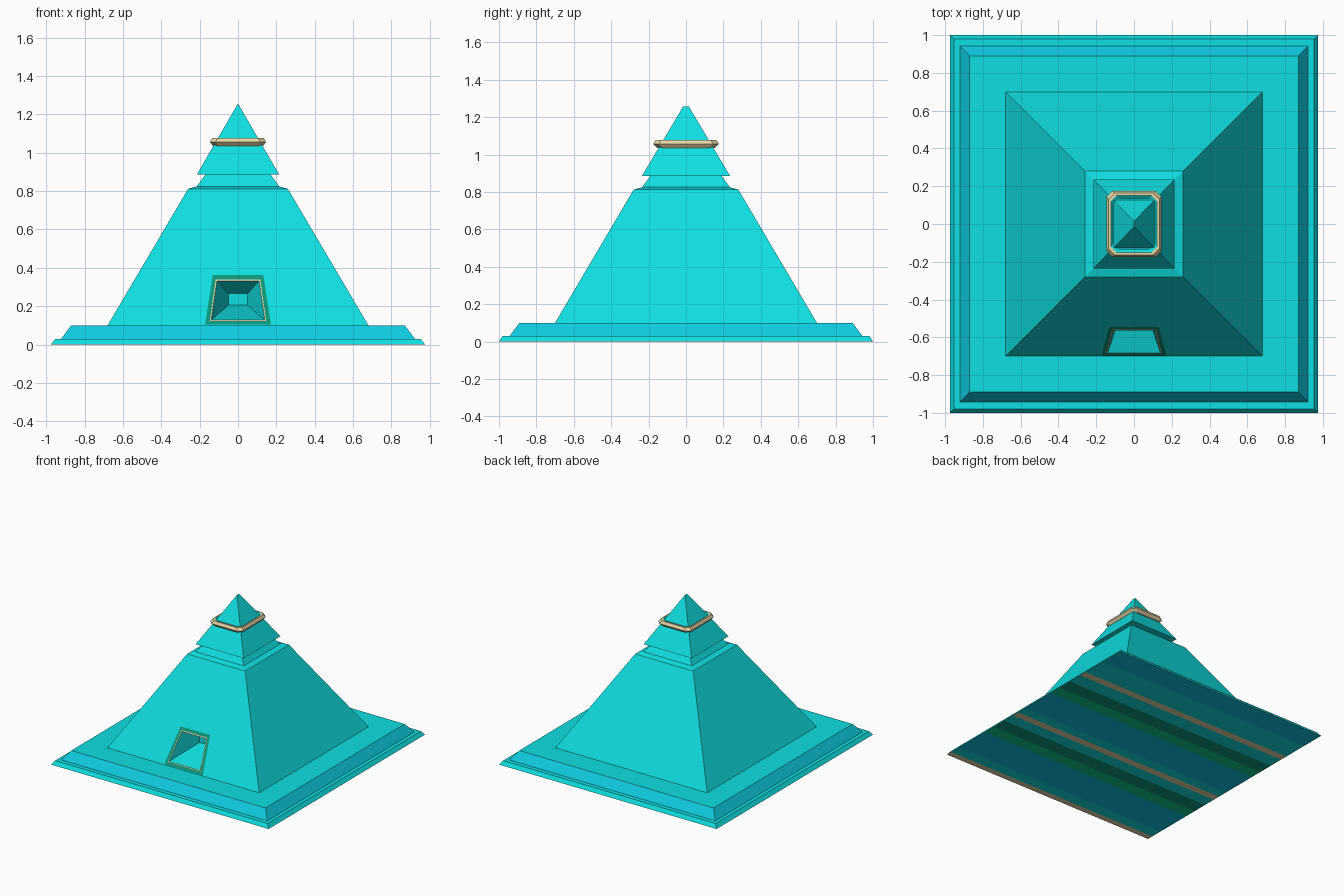
import bpy, bmesh
from mathutils import Vector

if "Cube" in bpy.data.objects:
    bpy.data.objects.remove(bpy.data.objects["Cube"])


def srgb(r, g, b):
    lin = [(c / 255 / 12.92 if c < 10 else ((c / 255 + 0.055) / 1.055) ** 2.4) for c in (r, g, b)]
    return (*lin, 1)


COLOURS = {
    "turquoise": srgb(15, 223, 225), "aqua_blue": srgb(14, 203, 224),
    "deep_blue": srgb(12, 195, 225), "sea_green": srgb(14, 200, 145),
    "dark_green": srgb(12, 150, 122), "pale_gold": srgb(228, 215, 165),
}
NAMES = list(COLOURS)
MATS = []
for n, c in COLOURS.items():
    m = bpy.data.materials.new(n)
    m.diffuse_color = c
    m.use_nodes = True
    m.node_tree.nodes["Principled BSDF"].inputs["Base Color"].default_value = m.diffuse_color
    MATS.append(m)
TURQ, AQUA, BLUE, GREEN, DARK, GOLD = range(6)


def rect(hx, hy, z):
    return [(-hx, -hy, z), (hx, -hy, z), (hx, hy, z), (-hx, hy, z)]


def octagon(hx, hy, z, c=0.03):
    return [(-hx + c, -hy, z), (hx - c, -hy, z), (hx, -hy + c, z), (hx, hy - c, z),
            (hx - c, hy, z), (-hx + c, hy, z), (-hx, hy - c, z), (-hx, -hy + c, z)]


def bridge(bm, a, b, mat, skip=()):
    n = len(a)
    for i in range(n):
        if i not in skip:
            j = (i + 1) % n
            bm.faces.new((a[i], a[j], b[j], b[i])).material_index = mat


def loft(bm, loops, mats, skip_first=()):
    """Stack loops into a closed solid, one colour per band."""
    rows = [[bm.verts.new(p) for p in lp] for lp in loops]
    for k in range(len(rows) - 1):
        bridge(bm, rows[k], rows[k + 1], mats[k], skip_first if k == 0 else ())
    bm.faces.new(rows[0][::-1])
    bm.faces.new(rows[-1]).material_index = TURQ
    return rows


def finish(bm, name):
    bmesh.ops.remove_doubles(bm, verts=bm.verts, dist=1e-5)
    bmesh.ops.recalc_face_normals(bm, faces=bm.faces)
    me = bpy.data.meshes.new(name)
    bm.to_mesh(me)
    bm.free()
    for m in MATS:
        me.materials.append(m)
    ob = bpy.data.objects.new(name, me)
    bpy.context.collection.objects.link(ob)
    return ob


# Stepped base with striped underside
bm = bmesh.new()
loft(bm, [rect(.975, 1, 0), rect(.953, .98, .03), rect(.922, .943, .03), rect(.87, .89, .10)],
     [TURQ, TURQ, AQUA])
stripes = [(-.95, GOLD), (-.86, TURQ), (-.56, BLUE), (-.46, GREEN), (-.34, DARK), (-.24, TURQ),
           (-.18, GOLD), (-.10, TURQ), (.20, BLUE), (.30, GREEN), (.42, DARK), (.54, TURQ),
           (.60, GOLD), (.80, TURQ), (1.1, BLUE)]
for y, _ in stripes[:-1]:
    under = [f for f in bm.faces if all(v.co.z < 1e-5 for v in f.verts)]
    geom = list({e for f in under for e in f.edges}) + list({v for f in under for v in f.verts}) + under
    bmesh.ops.bisect_plane(bm, geom=geom, plane_co=(0, y, 0), plane_no=(0, 1, 0))
for f in bm.faces:
    if all(v.co.z < 1e-5 for v in f.verts):
        y = f.calc_center_median().y
        f.material_index = next(m for lim, m in stripes if y < lim)
finish(bm, "stepped_base")

# Main pyramid body, neck, and framed doorway recessed in the front slope
bm = bmesh.new()
rows = loft(bm, [rect(.68, .70, .10), rect(.26, .28, .812), rect(.215, .235, .825), rect(.17, .19, .886)],
            [TURQ, TURQ, TURQ], skip_first=(0,))


def slope_y(z):
    return -.70 + (z - .10) * .42 / .712


def door_loop(wb, zb, wt, zt, y=None):
    pts = [(-wb, zb), (wb, zb), (wt, zt), (-wt, zt)]
    return [bm.verts.new((x, slope_y(z) if y is None else y, z)) for x, z in pts]


loops = [[rows[0][0], rows[0][1], rows[1][1], rows[1][0]],
         door_loop(.172, .104, .132, .362),
         door_loop(.147, .123, .116, .340),
         door_loop(.140, .128, .110, .332),
         door_loop(.050, .205, .050, .265, -.42)]
for k, mat in enumerate((TURQ, DARK, GOLD, TURQ)):
    bridge(bm, loops[k], loops[k + 1], mat)
bm.faces.new(loops[-1])
finish(bm, "main_pyramid")

# Overhanging capstone with a short ridge at the tip
bm = bmesh.new()
r = [bm.verts.new(p) for p in rect(.215, .235, .886)]
a, b = bm.verts.new((0, -.015, 1.257)), bm.verts.new((0, .015, 1.257))
bm.faces.new(r[::-1])
bm.faces.new((r[0], r[1], a))
bm.faces.new((r[1], r[2], b, a))
bm.faces.new((r[2], r[3], b))
bm.faces.new((r[3], r[0], a, b))
finish(bm, "capstone")

# Gold band with clipped corners around the capstone
bm = bmesh.new()
loft(bm, [octagon(.130, .155, 1.035), octagon(.146, .175, 1.056), octagon(.134, .163, 1.078),
          octagon(.122, .150, 1.078), octagon(.112, .136, 1.068)], [GOLD, GOLD, GOLD, TURQ])
for f in bm.faces:
    if all(v.co.z < 1.04 for v in f.verts):
        f.material_index = GOLD
finish(bm, "gold_band")
